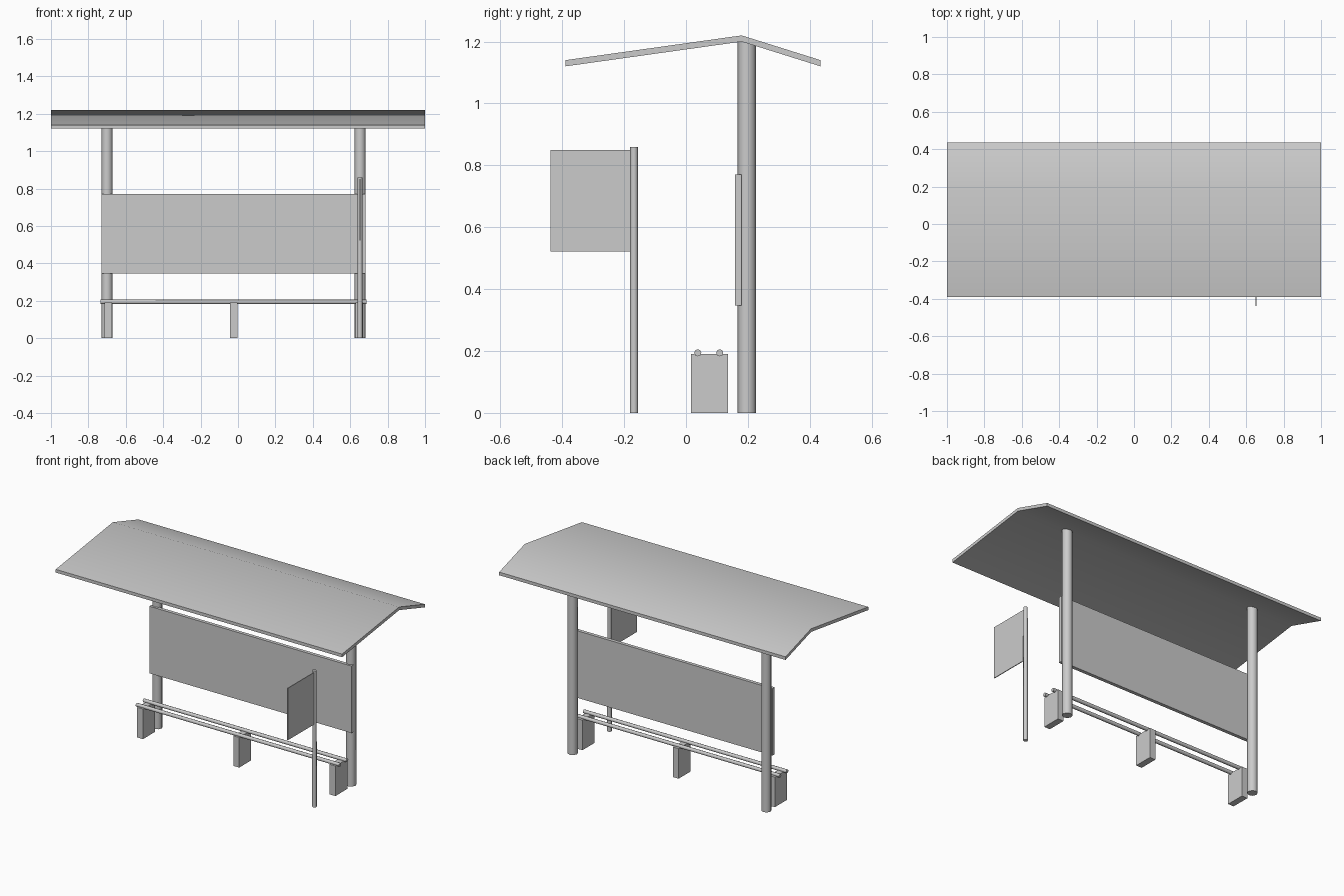
import bpy
import bmesh
from math import radians

if "Cube" in bpy.data.objects:
    bpy.data.objects.remove(bpy.data.objects["Cube"])


def finish(name, bm, smooth=None):
    bmesh.ops.recalc_face_normals(bm, faces=bm.faces)
    mesh = bpy.data.meshes.new(name)
    bm.to_mesh(mesh)
    bm.free()
    obj = bpy.data.objects.new(name, mesh)
    bpy.context.collection.objects.link(obj)
    if smooth:
        bpy.ops.object.select_all(action='DESELECT')
        obj.select_set(True)
        bpy.context.view_layer.objects.active = obj
        bpy.ops.object.shade_smooth_by_angle(angle=radians(smooth))
    return obj


def box(name, x, y, z):
    bm = bmesh.new()
    bmesh.ops.create_cube(bm, size=1)
    for v in bm.verts:
        for i, (lo, hi) in enumerate((x, y, z)):
            v.co[i] = lo if v.co[i] < 0 else hi
    return finish(name, bm)


def tube(name, loc, length, r1, r2=None, sides=8, along_x=False):
    bm = bmesh.new()
    bmesh.ops.create_cone(bm, cap_ends=True, segments=sides,
                          radius1=r1, radius2=r2 or r1, depth=length)
    obj = finish(name, bm, 50)
    obj.location = loc
    if along_x:
        obj.rotation_euler.y = radians(90)
    return obj


# Bent roof sheet: side profile extruded along x
profile = [(-0.39, 1.12), (0.18, 1.20), (0.435, 1.12),
           (0.435, 1.14), (0.18, 1.22), (-0.39, 1.14)]
bm = bmesh.new()
left = [bm.verts.new((-1, y, z)) for y, z in profile]
right = [bm.verts.new((1, y, z)) for y, z in profile]
for i in range(6):
    j = (i + 1) % 6
    bm.faces.new((left[i], left[j], right[j], right[i]))
for ring in (left, right):
    bm.faces.new((ring[0], ring[1], ring[4], ring[5]))
    bm.faces.new((ring[1], ring[2], ring[3], ring[4]))
finish("roof", bm, 30)

# Roof posts
for side, x in (("left", -0.70), ("right", 0.653)):
    tube(side + "_post", (x, 0.197, 0.601), 1.202, 0.03)

# Back panel
box("back_panel", (-0.73, 0.682), (0.158, 0.18), (0.347, 0.77))

# Bench supports and seat rails
for side, x in (("left", -0.695), ("middle", -0.023), ("right", 0.649)):
    box(side + "_bench_leg", (x - 0.02, x + 0.02), (0.016, 0.135), (0, 0.19))
for side, y in (("front", 0.038), ("rear", 0.109)):
    tube(side + "_seat_rail", (-0.024, y, 0.194), 1.42, 0.0115, along_x=True)

# Stop sign pole and board
tube("sign_pole", (0.652, -0.168, 0.43), 0.86, 0.0135, 0.0125)
box("sign_board", (0.65, 0.655), (-0.438, -0.175), (0.522, 0.85))
